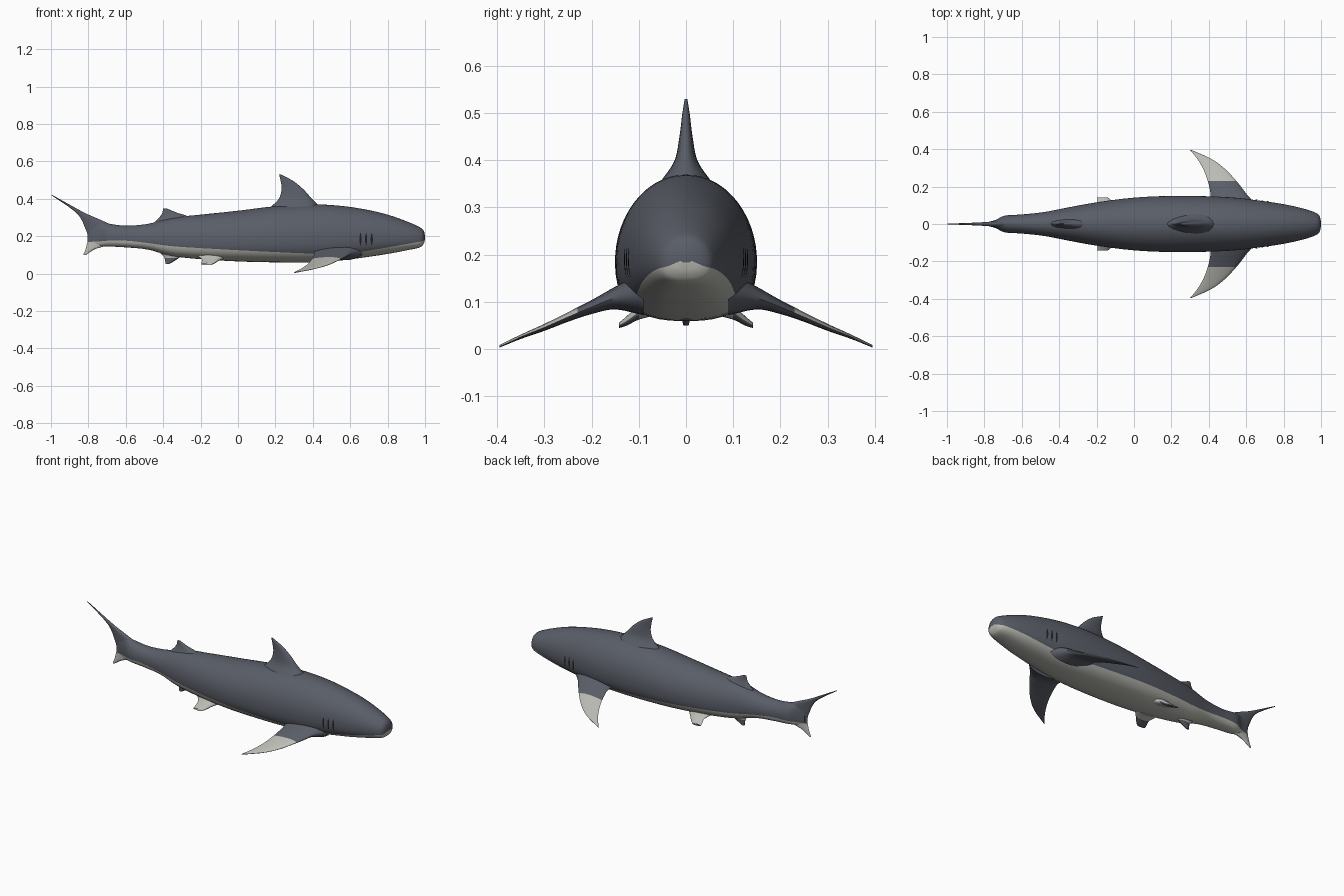
import bpy, bmesh, math
from mathutils import Vector

if "Cube" in bpy.data.objects:
    bpy.data.objects.remove(bpy.data.objects["Cube"], do_unlink=True)


def material(name, rgb):
    m = bpy.data.materials.new(name)
    m.use_nodes = True
    m.diffuse_color = (*rgb, 1)
    bsdf = next(n for n in m.node_tree.nodes if n.type == "BSDF_PRINCIPLED")
    bsdf.inputs["Base Color"].default_value = (*rgb, 1)
    bsdf.inputs["Roughness"].default_value = 0.7
    return m


GREY, PALE, BLACK = 0, 1, 2
MATS = [material("slate grey skin", (0.10, 0.11, 0.135)),
        material("pale belly", (0.50, 0.50, 0.46)),
        material("dark slit", (0.015, 0.015, 0.018))]


def smooth(rows, steps):
    """Catmull-Rom interpolation through rows of numbers."""
    pts = [Vector(r) for r in rows]
    pts = [2 * pts[0] - pts[1]] + pts + [2 * pts[-1] - pts[-2]]
    out = []
    for a, b, c, d in zip(pts, pts[1:], pts[2:], pts[3:]):
        for i in range(steps):
            t = i / steps
            out.append(0.5 * (2 * b + (c - a) * t + (2 * a - 5 * b + 4 * c - d) * t ** 2
                              + (3 * b - a - 3 * c + d) * t ** 3))
    return out + [pts[-2]]


def loft(name, rings, paint):
    """Skin closed rings, cap the ends; paint(face, column) picks the colour."""
    bm = bmesh.new()
    loops = [[bm.verts.new(p) for p in ring] for ring in rings]
    n = len(loops[0])
    column = {}
    for r, s in zip(loops, loops[1:]):
        for j in range(n):
            k = (j + 1) % n
            column[bm.faces.new((r[j], r[k], s[k], s[j]))] = j
    for end in (loops[0], loops[-1]):
        column[bm.faces.new(end)] = 0
    bmesh.ops.recalc_face_normals(bm, faces=bm.faces)
    for f, j in column.items():
        f.material_index = paint(f, j)
    return finish(name, bm)


def finish(name, bm):
    me = bpy.data.meshes.new(name)
    bm.to_mesh(me)
    bm.free()
    ob = bpy.data.objects.new(name, me)
    bpy.context.collection.objects.link(ob)
    for m in MATS:
        me.materials.append(m)
    bpy.ops.object.select_all(action="DESELECT")
    ob.select_set(True)
    bpy.context.view_layer.objects.active = ob
    bpy.ops.object.shade_smooth_by_angle(angle=math.radians(50))
    return ob


# Body stations: x, bottom, top, half width, height of the colour line
BODY = smooth([
    (1.0, .183, .203, .012, .187), (.992, .158, .23, .042, .175), (.97, .139, .249, .061, .17),
    (.9, .124, .28, .084, .158), (.8, .105, .315, .106, .14), (.68, .087, .343, .124, .12),
    (.55, .07, .362, .14, .105), (.4, .06, .37, .148, .107), (.2, .06, .36, .15, .115),
    (0, .065, .336, .141, .125), (-.2, .077, .315, .116, .136), (-.36, .095, .298, .087, .147),
    (-.48, .128, .266, .064, .163), (-.6, .14, .256, .051, .176), (-.69, .145, .267, .045, .176),
    (-.74, .148, .28, .022, .172), (-.79, .16, .29, .008, .17)], 4)
LOWER_POWER = 2.6
UPPER, LOWER = 36, 14


def centre(zb, zt):
    return zb + .42 * (zt - zb)


def section(row):
    x, zb, zt, w, line = row
    c = centre(zb, zt)
    s = min(max((c - line) / (c - zb), .02), .95)
    t = math.asin(s ** (LOWER_POWER / 2))
    angles = [-t + (math.pi + 2 * t) * i / UPPER for i in range(UPPER)]
    angles += [math.pi + t + (math.pi - 2 * t) * i / LOWER for i in range(LOWER)]
    ring = []
    for a in angles:
        ca, sa = math.cos(a), math.sin(a)
        e = 1 if sa >= 0 else 2 / LOWER_POWER
        r = zt - c if sa >= 0 else c - zb
        ring.append((x, math.copysign(abs(ca) ** e, ca) * w,
                     c + math.copysign(abs(sa) ** e, sa) * r))
    return ring


loft("body", [section(r) for r in BODY], lambda f, j: GREY if j < UPPER else PALE)


def flank(x, z):
    """Half width of the body at x and z."""
    a, b = next((a, b) for a, b in zip(BODY, BODY[1:]) if a[0] >= x >= b[0])
    _, zb, zt, w, _ = a.lerp(b, (a[0] - x) / (a[0] - b[0]))
    c = centre(zb, zt)
    p, r = (2, zt - c) if z > c else (LOWER_POWER, c - zb)
    return w * (1 - min(abs(z - c) / r, 1) ** p) ** (1 / p)


# Gill slits: thin curved strips on each flank
for side, label in ((1, "left"), (-1, "right")):
    bm = bmesh.new()
    for x in (.655, .685, .715):
        previous = None
        for i in range(9):
            u = i / 8
            z = .15 + .068 * u
            half = .001 + .005 * math.sin(math.pi * u)
            pair = [bm.verts.new((x + d, side * (flank(x + d, z) + .003), z))
                    for d in (-half * side, half * side)]
            if previous:
                bm.faces.new((previous[0], pair[0], pair[1], previous[1]))
            previous = pair
    bmesh.ops.solidify(bm, geom=bm.faces[:], thickness=.004)
    bmesh.ops.recalc_face_normals(bm, faces=bm.faces)
    for f in bm.faces:
        f.material_index = BLACK
    finish(label + "_gill_slits", bm)


def fin(name, stations, paint, side=0):
    """Stations: span height, trailing x, leading x, half thickness, drop in z.
    side 0 stands upright on the midline; otherwise it reaches out along y."""
    rings = []
    for span, back, front, thick, z in smooth(stations, 5):
        ring = []
        for i in range(18):
            a = 2 * math.pi * i / 18
            u = (1 + math.cos(a)) / 2
            x = back + (front - back) * u
            h = max(thick, .001) * math.sin(a) * (.65 + .5 * u)
            ring.append((x, side * span, z + h) if side else (x, h, span))
        rings.append(ring)
    return loft(name, rings, paint)


def grey(f, j):
    return GREY


# Upright fins
fin("dorsal_fin", [(.32, .14, .47, .085, 0), (.36, .18, .435, .054, 0), (.4, .218, .395, .026, 0),
                   (.45, .233, .35, .015, 0), (.495, .228, .295, .009, 0),
                   (.53, .22, .228, .003, 0)], grey)
fin("second_dorsal_fin", [(.27, -.45, -.22, .045, 0), (.305, -.417, -.265, .022, 0),
                          (.325, -.405, -.325, .011, 0), (.348, -.4, -.38, .004, 0)], grey)
fin("anal_fin", [(.13, -.44, -.25, .03, 0), (.095, -.4, -.3, .016, 0), (.07, -.39, -.335, .011, 0),
                 (.05, -.388, -.37, .006, 0)],
    lambda f, j: GREY if f.calc_center_median().z < .085 else PALE)
fin("tail_fin", [(.098, -.828, -.815, .003, 0), (.13, -.815, -.765, .008, 0), (.15, -.81, -.7, .012, 0),
                 (.17, -.805, -.66, .015, 0), (.21, -.805, -.64, .017, 0), (.25, -.82, -.66, .016, 0),
                 (.285, -.835, -.73, .013, 0), (.32, -.86, -.81, .009, 0),
                 (.36, -.91, -.885, .006, 0), (.42, -1.0, -.993, .002, 0)],
    lambda f, j: PALE if f.calc_center_median().z < .17 else GREY)

# Paired fins: pale above at the tips, grey underneath
for side, label in ((1, "left"), (-1, "right")):
    fin(label + "_pectoral_fin",
        [(.09, .39, .67, .05, .118), (.15, .408, .61, .026, .108), (.2, .402, .572, .016, .089),
         (.25, .388, .53, .011, .068), (.3, .367, .48, .008, .046), (.35, .337, .41, .005, .026),
         (.395, .3, .308, .003, .006)],
        lambda f, j: PALE if f.normal.z > 0 and abs(f.calc_center_median().y) > .23 else GREY, side)
    fin(label + "_pelvic_fin",
        [(.06, -.23, -.05, .035, .105), (.1, -.195, -.095, .017, .078), (.125, -.195, -.12, .011, .06),
         (.142, -.197, -.14, .006, .05)],
        lambda f, j: PALE if f.normal.z > 0 or abs(f.calc_center_median().y) < .1 else GREY, side)
